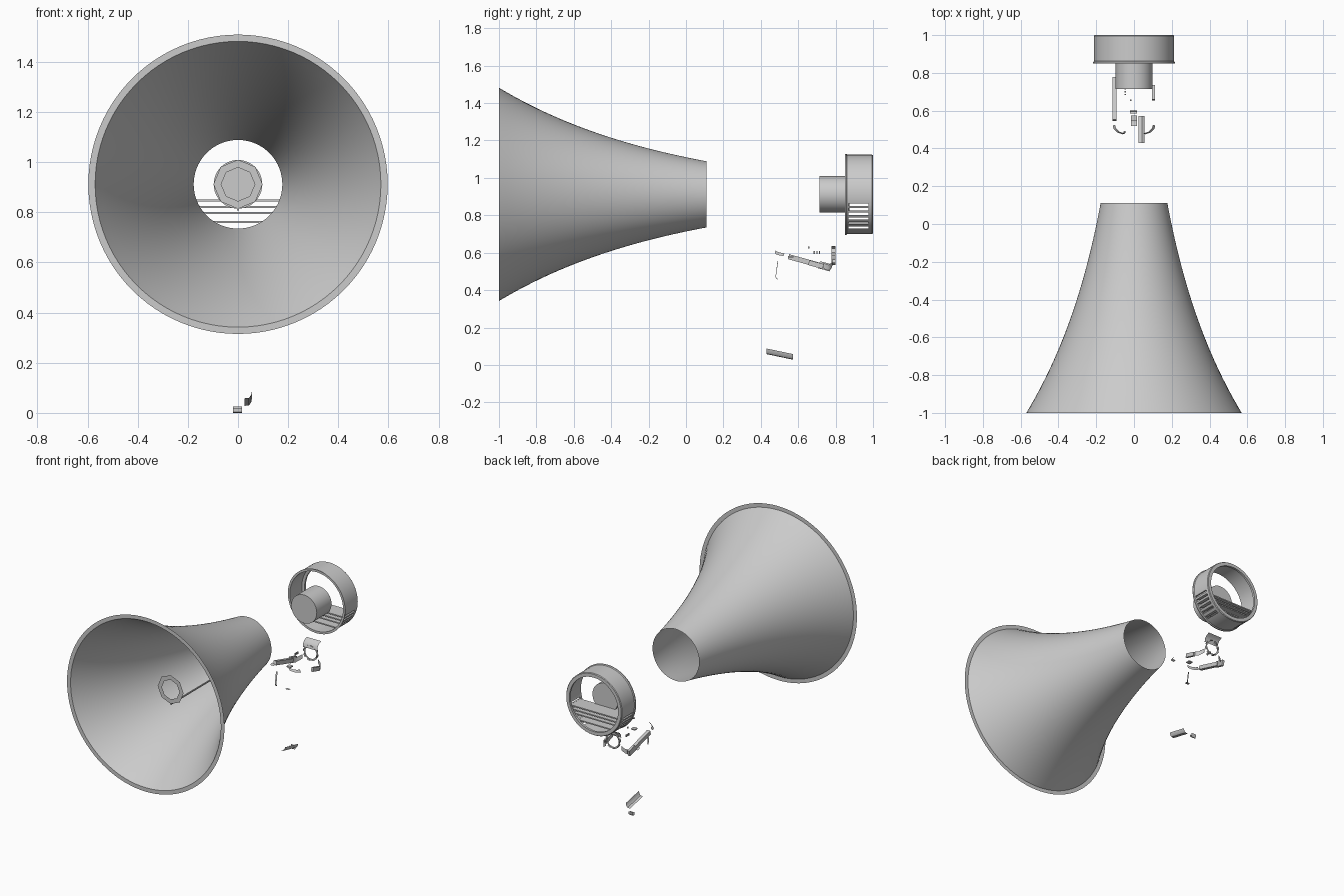
import bpy, math
from mathutils import Vector

if "Cube" in bpy.data.objects:
    bpy.data.objects.remove(bpy.data.objects["Cube"])

AX = 0.912  # height of the horn axis


def mesh_obj(name, verts, faces, smooth=True):
    me = bpy.data.meshes.new(name)
    me.from_pydata(verts, [], faces)
    me.update()
    ob = bpy.data.objects.new(name, me)
    bpy.context.collection.objects.link(ob)
    if smooth:
        bpy.ops.object.select_all(action='DESELECT')
        ob.select_set(True)
        bpy.context.view_layer.objects.active = ob
        bpy.ops.object.shade_smooth_by_angle(angle=math.radians(35))
    return ob


def lathe(name, profile, seg=64, closed=False, caps=False, z=AX, smooth=True):
    """Revolve (radius, y) points around a y-parallel axis."""
    n = len(profile)
    verts = [(r * math.sin(2 * math.pi * k / seg), y, z + r * math.cos(2 * math.pi * k / seg))
             for r, y in profile for k in range(seg)]
    faces = []
    for i in range(n if closed else n - 1):
        a, b = i * seg, ((i + 1) % n) * seg
        for k in range(seg):
            j = (k + 1) % seg
            faces.append((a + k, a + j, b + j, b + k))
    if caps:
        faces.append(tuple(reversed(range(seg))))
        faces.append(tuple(range((n - 1) * seg, n * seg)))
    return mesh_obj(name, verts, faces, smooth)


def box(name, x, y, z, tilt=0):
    """Box from three (min, max) ranges, tilted about x."""
    bpy.ops.mesh.primitive_cube_add(size=1, location=[(a + b) / 2 for a, b in (x, y, z)])
    ob = bpy.context.object
    ob.name = name
    ob.scale = [b - a for a, b in (x, y, z)]
    ob.rotation_euler.x = tilt
    return ob


def sheet(name, path, offset):
    """Curved thin strip: a path swept along one offset vector."""
    n = len(path)
    verts = [Vector(p) for p in path] + [Vector(p) + Vector(offset) for p in path]
    return mesh_obj(name, verts, [(i, i + 1, n + i + 1, n + i) for i in range(n - 1)])


# flared horn with flat front lip
horn = [(0.57 * math.exp(-1.055 * t), -1 + t) for t in [1.11 * i / 24 for i in range(25)]]
lathe("horn", [(0.597, -1.0), (0.585, -1.0)] + horn, 96)

# octagonal mouth ring and thin wire inside the horn
lathe("inner_ring", [(0.098, -0.73), (0.067, -0.73)], 8, smooth=False)
box("inner_wire", (-0.004, 0.004), (-0.73, -0.28), (0.808, 0.816))

# rear housing with cooling slots
housing = lathe("rear_housing", [(0.217, 0.85), (0.217, 0.857), (0.212, 0.862), (0.212, 0.995),
                                 (0.208, 1.0), (0.185, 1.0), (0.185, 0.985), (0.202, 0.98),
                                 (0.202, 0.85)], 64, closed=True)
for i in range(6):
    z = 0.857 - 0.0245 * i
    cut = box("slot_cutter_%d" % i, (-0.4, 0.4), (0.868, 0.975), (z - 0.006, z + 0.006))
    cut.hide_render = True
    cut.hide_set(True)
    mod = housing.modifiers.new("slot", 'BOOLEAN')
    mod.operation = 'DIFFERENCE'
    mod.object = cut

# slats spanning the housing
for i, z in enumerate((0.8465, 0.822, 0.7975, 0.7605)):
    w = math.sqrt(0.203 ** 2 - (AX - z) ** 2)
    box("slat_%d" % i, (-w, w), (0.868, 0.975), (z - 0.004, z + 0.004))

# driver drum
lathe("driver", [(0.097, 0.715), (0.097, 0.85), (0.097, 0.875)], 48, caps=True)

# handle side arms
box("left_arm", (-0.115, -0.092), (0.545, 0.735), (0.54, 0.567), -0.27)
box("left_arm_end", (-0.115, -0.098), (0.71, 0.775), (0.508, 0.547), -0.25)
box("right_arm", (0.095, 0.11), (0.655, 0.735), (0.523, 0.55), -0.27)
for s, side in ((-1, "left"), (1, "right")):
    # elbow rising to the collar
    sheet(side + "_elbow", [(s * 0.1, 0.735, 0.515), (s * 0.095, 0.76, 0.505), (s * 0.08, 0.777, 0.515),
                            (s * 0.06, 0.782, 0.53)], (0, 0.0, 0.03))
    # front crescents
    sheet(side + "_crescent", [(s * 0.112, 0.522, 0.582), (s * 0.108, 0.503, 0.585),
                               (s * 0.09, 0.485, 0.59), (s * 0.06, 0.475, 0.597)],
          (-s * 0.012, 0.004, 0.015))

# segmented collar below the housing
for k in range(8):
    a = [2 * math.pi * (k + t) / 8 for t in (0.0, 0.3, 0.6)]
    sheet("collar_segment_%d" % k,
          [(0.052 * math.sin(t), 0.778, 0.585 + 0.052 * math.cos(t)) for t in a], (0, 0.022, 0))
lathe("collar_face", [(0.054, 0.79), (0.042, 0.79)], 24, z=0.585)

# saddle plate joining collar and housing
sheet("saddle", [(-0.055, 0.78, 0.615), (-0.055, 0.784, 0.637), (-0.055, 0.798, 0.655),
                 (-0.055, 0.822, 0.666)], (0.11, 0, 0))

# trigger remains
sheet("trigger_guard", [(-0.055, 0.49, 0.555), (-0.055, 0.483, 0.51), (-0.055, 0.478, 0.47),
                        (-0.055, 0.487, 0.458)], (0.01, 0.003, 0))
sheet("trigger_clip", [(-0.015, 0.52, 0.437), (-0.015, 0.532, 0.43), (-0.015, 0.55, 0.43)], (0.03, 0, 0))
box("button", (-0.015, 0.015), (0.545, 0.575), (0.575, 0.582))
box("pin", (-0.022, -0.014), (0.652, 0.66), (0.622, 0.632))
for i in range(3):
    y = 0.683 + 0.014 * i
    box("contact_%d" % i, (-0.05, -0.042), (y, y + 0.006), (0.594, 0.608))

# grip base pieces
sheet("grip_base", [(0.025, 0.43, 0.058), (0.043, 0.43, 0.06), (0.052, 0.43, 0.07), (0.056, 0.43, 0.088)],
      (0, 0.142, -0.03))
sheet("grip_clip", [(-0.02, 0.585, 0.02), (-0.02, 0.585, 0.004), (-0.02, 0.596, 0.0),
                    (-0.02, 0.602, 0.012), (-0.02, 0.602, 0.025)], (0.036, 0, 0))
